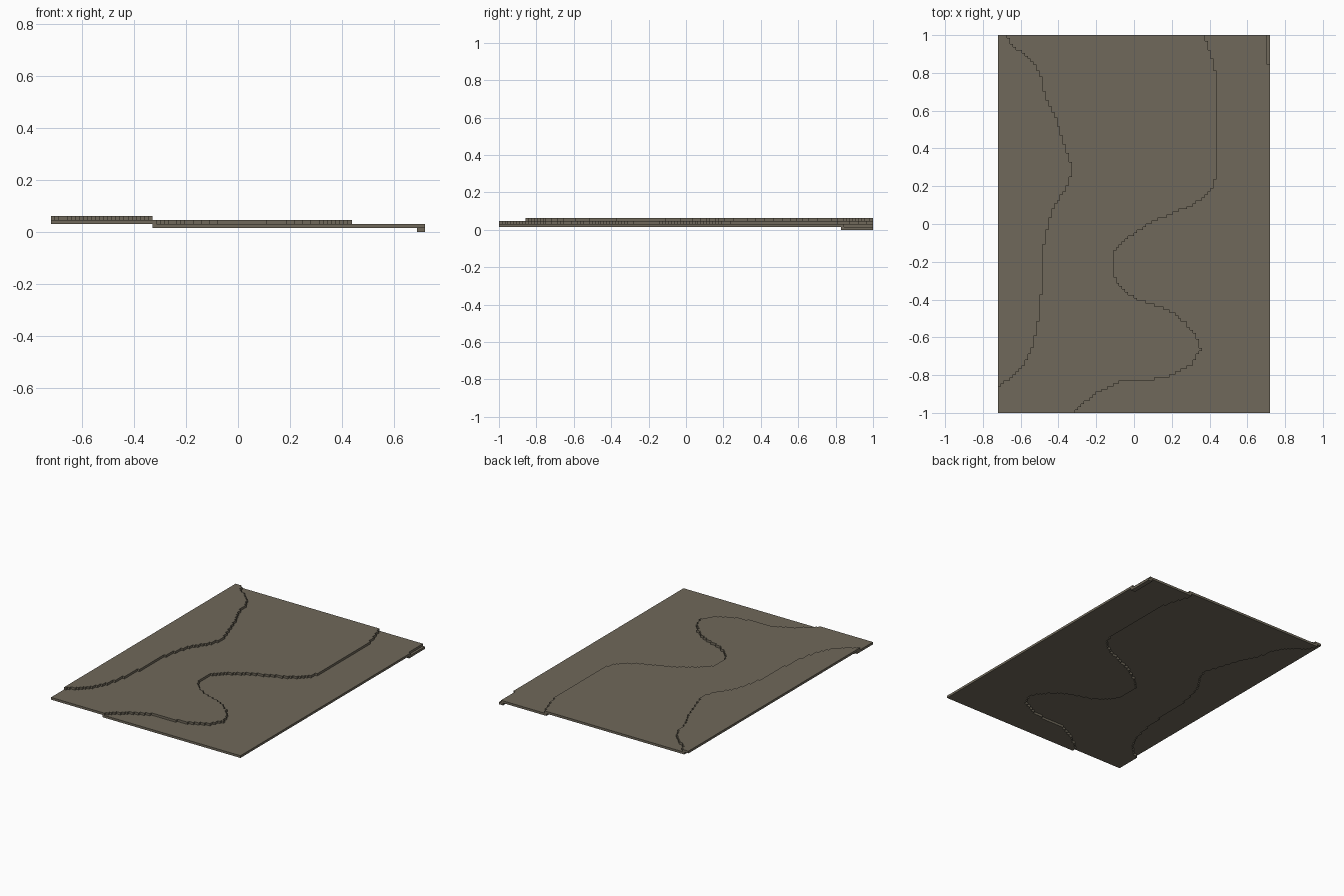
import bpy, bmesh, math

cube = bpy.data.objects.get("Cube")
if cube:
    bpy.data.objects.remove(cube, do_unlink=True)

CELL = 2 / 128          # size of one terrain block
ROWS = 128
EDGE = 46 * CELL        # half width of the tile

mat = bpy.data.materials.new("earth_brown")
mat.use_nodes = True
colour = (0.160, 0.140, 0.103, 1)
mat.diffuse_color = colour
mat.node_tree.nodes["Principled BSDF"].inputs["Base Color"].default_value = colour

# Contour lines as (y, x) points
upper_line = [(-.86, -.72), (-.84, -.69), (-.8, -.63), (-.75, -.59), (-.7, -.56),
              (-.64, -.535), (-.56, -.515), (-.44, -.495), (-.12, -.48), (0, -.455),
              (.1, -.42), (.15, -.385), (.2, -.35), (.25, -.335), (.32, -.335),
              (.4, -.36), (.48, -.385), (.55, -.41), (.62, -.44), (.69, -.475),
              (.78, -.49), (.85, -.53), (.9, -.585), (.95, -.64), (1, -.685)]
middle_line = [(-1, -.32), (-.95, -.27), (-.9, -.2), (-.85, -.1), (-.835, -.07),
               (-.82, .12), (-.8, .2), (-.75, .3), (-.66, .355), (-.6, .335),
               (-.55, .3), (-.5, .25), (-.45, .17), (-.4, .02), (-.35, -.05),
               (-.3, -.1), (-.22, -.11), (-.15, -.11), (-.1, -.06), (-.05, 0),
               (0, .08), (.05, .19), (.1, .31), (.15, .38), (.2, .42), (.25, .435),
               (.78, .435), (.85, .42), (.92, .4), (.97, .385), (1, .37)]
lower_line = [(.843, EDGE), (.844, EDGE - CELL), (1, EDGE - CELL)]


def stepped(line):
    """Sample a contour once per block row, snapped to the block grid."""
    out = []
    for j in range(ROWS):
        y = -1 + (j + .5) * CELL
        x = line[0][1] if y <= line[0][0] else line[-1][1]
        for (y0, x0), (y1, x1) in zip(line, line[1:]):
            if y0 <= y <= y1:
                x = x0 + (x1 - x0) * (y - y0) / (y1 - y0)
        out.append(max(-EDGE, min(EDGE, round(x / CELL) * CELL)))
    return out


def underlap(line):
    """Left side of a layer: it reaches one block beneath the layer above."""
    out = []
    for j in range(ROWS):
        x = min(line[max(0, j - 1):j + 2])
        out.append(EDGE if x >= EDGE else max(-EDGE, x - CELL))
    return out


def terrace(name, left, right, level):
    """Extrude the stepped outline between two contours by one block."""
    rows = [j for j in range(ROWS) if right[j] - left[j] > CELL / 2]
    path = []
    for j in rows:
        path += [(right[j], j), (right[j], j + 1)]
    for j in reversed(rows):
        path += [(left[j], j + 1), (left[j], j)]
    # keep only the true corners
    pts = [p for i, p in enumerate(path) if p != path[i - 1]]
    n = len(pts)
    pts = [pts[i] for i in range(n)
           if not (pts[i - 1][0] == pts[i][0] == pts[(i + 1) % n][0])
           and not (pts[i - 1][1] == pts[i][1] == pts[(i + 1) % n][1])]
    bm = bmesh.new()
    base = bm.faces.new([bm.verts.new((x, -1 + j * CELL, level * CELL)) for x, j in pts])
    top = bmesh.ops.extrude_face_region(bm, geom=[base], use_keep_orig=True)
    bmesh.ops.translate(bm, vec=(0, 0, CELL),
                        verts=[v for v in top["geom"] if isinstance(v, bmesh.types.BMVert)])
    bmesh.ops.recalc_face_normals(bm, faces=bm.faces)
    mesh = bpy.data.meshes.new(name)
    bm.to_mesh(mesh)
    bm.free()
    mesh.materials.append(mat)
    bpy.context.collection.objects.link(bpy.data.objects.new(name, mesh))


# Four terraces stepping down from left to right
upper, middle, lower = map(stepped, (upper_line, middle_line, lower_line))
terrace("top_terrace", [-EDGE] * ROWS, upper, 3)
terrace("second_terrace", underlap(upper), middle, 2)
terrace("third_terrace", underlap(middle), lower, 1)
terrace("corner_terrace", underlap(lower), [EDGE] * ROWS, 0)
